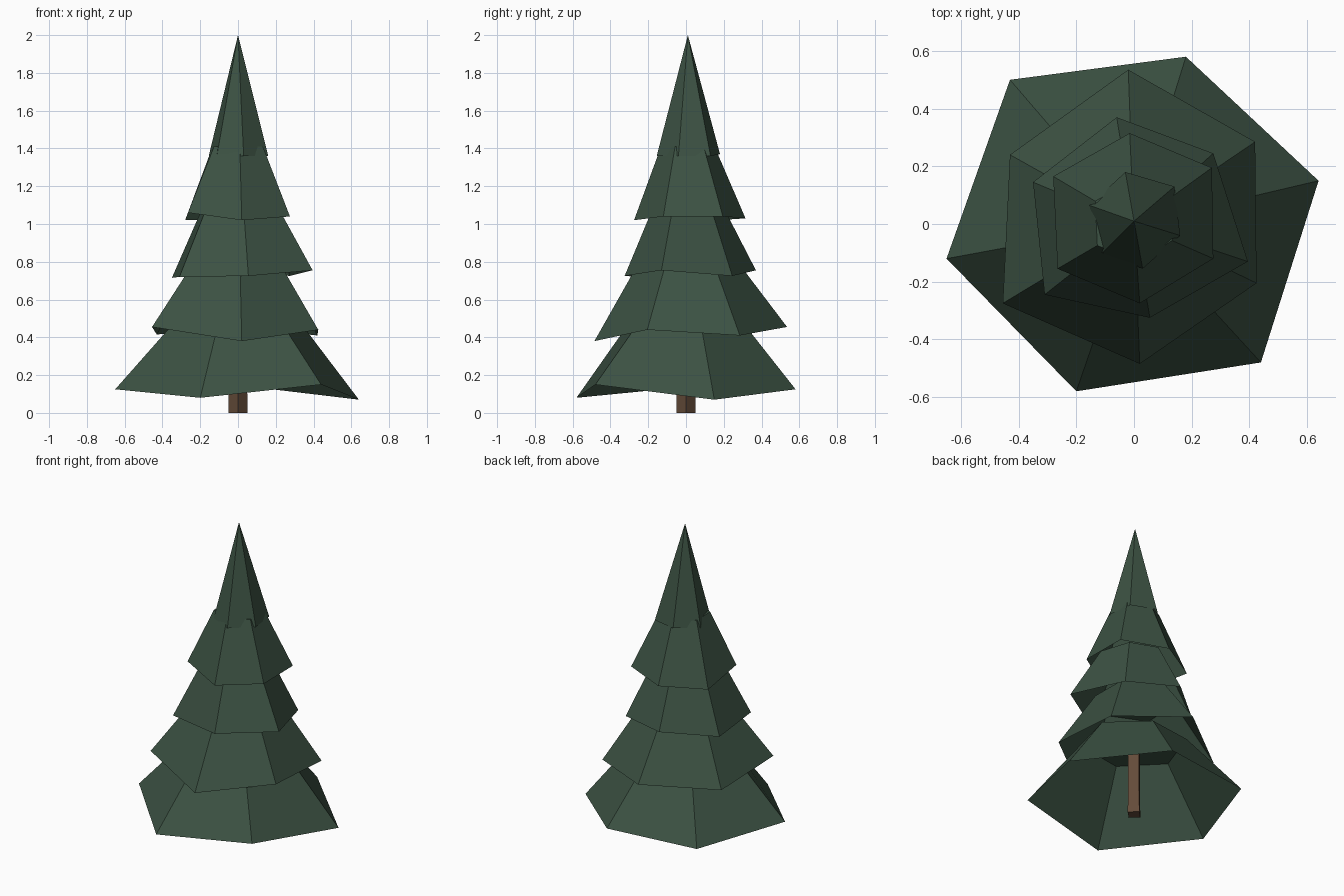
import bpy
import bmesh
from math import cos, sin, pi

# Remove the default cube only
default_cube = bpy.data.objects.get("Cube")
if default_cube:
    bpy.data.objects.remove(default_cube, do_unlink=True)


def make_material(name, red, green, blue):
    material = bpy.data.materials.new(name)
    material.use_nodes = True
    colour = (red, green, blue, 1.0)
    material.diffuse_color = colour
    shader = material.node_tree.nodes["Principled BSDF"]
    shader.inputs["Base Color"].default_value = colour
    shader.inputs["Roughness"].default_value = 0.9
    return material


def finish_object(name, mesh_builder, material):
    mesh = bpy.data.meshes.new(name)
    mesh_builder.to_mesh(mesh)
    mesh_builder.free()
    mesh.materials.append(material)
    part = bpy.data.objects.new(name, mesh)
    bpy.context.scene.collection.objects.link(part)
    return part


def bridge_rings(builder, lower, upper):
    count = len(lower)
    for index in range(count):
        following = (index + 1) % count
        builder.faces.new((lower[index], lower[following],
                           upper[following], upper[index]))


def make_skirt(name, rim, top_height, top_scale, material):
    """Hollow branch skirt: ragged rim rising to a smaller flat top."""
    builder = bmesh.new()
    lower = [builder.verts.new(point) for point in rim]
    upper = [builder.verts.new((x * top_scale, y * top_scale, top_height))
             for x, y, z in rim]
    bridge_rings(builder, lower, upper)
    builder.faces.new(upper)
    return finish_object(name, builder, material)


def make_tip(name, rim, apex, material):
    """Hollow pointed crown."""
    builder = bmesh.new()
    lower = [builder.verts.new(point) for point in rim]
    peak = builder.verts.new(apex)
    for index, vertex in enumerate(lower):
        builder.faces.new((vertex, lower[(index + 1) % len(lower)], peak))
    return finish_object(name, builder, material)


def make_trunk(name, bottom_radius, top_radius, height, material):
    """Four sided post with its corners on the axes."""
    builder = bmesh.new()
    rings = []
    for radius, level in ((bottom_radius, 0), (top_radius, height)):
        rings.append([builder.verts.new((radius * cos(side * pi / 2),
                                         radius * sin(side * pi / 2), level))
                      for side in range(4)])
    bridge_rings(builder, rings[0], rings[1])
    builder.faces.new(list(reversed(rings[0])))
    builder.faces.new(rings[1])
    return finish_object(name, builder, material)


needle_green = make_material("needle green", 0.045, 0.084, 0.056)
bark_brown = make_material("bark brown", 0.127, 0.072, 0.042)

# Trunk
make_trunk("trunk", 0.05, 0.045, 0.5, bark_brown)

# Branch skirts, widest first, each rim listed anticlockwise
bottom_rim = [(.64, .15, .07), (.18, .58, .125), (-.43, .5, .12),
              (-.65, -.12, .125), (-.2, -.58, .08), (.44, -.48, .15)]
make_skirt("bottom_branches", bottom_rim, .5, .49, needle_green)

lower_rim = [(.42, .285, .41), (-.02, .535, .455), (-.43, .24, .415),
             (-.455, -.275, .455), (.02, -.485, .38), (.425, -.205, .44)]
make_skirt("lower_branches", lower_rim, .8, .51, needle_green)

middle_rim = [(.275, .245, .725), (-.06, .37, .755), (-.35, .145, .715),
              (-.31, -.245, .72), (.055, -.325, .725), (.395, -.13, .755)]
make_skirt("middle_branches", middle_rim, 1.1, .52, needle_green)

upper_rim = [(.27, .195, 1.04), (-.015, .315, 1.03), (-.28, .165, 1.02),
             (-.265, -.155, 1.06), (.02, -.275, 1.02), (.275, -.12, 1.04)]
make_skirt("upper_branches", upper_rim, 1.41, .48, needle_green)

# Pointed crown
crown_rim = [(.14, .13, 1.36), (-.03, .18, 1.37), (-.155, .065, 1.36),
             (-.11, -.1, 1.37), (.03, -.155, 1.36), (.16, -.04, 1.36)]
make_tip("crown", crown_rim, (0, .01, 2), needle_green)
